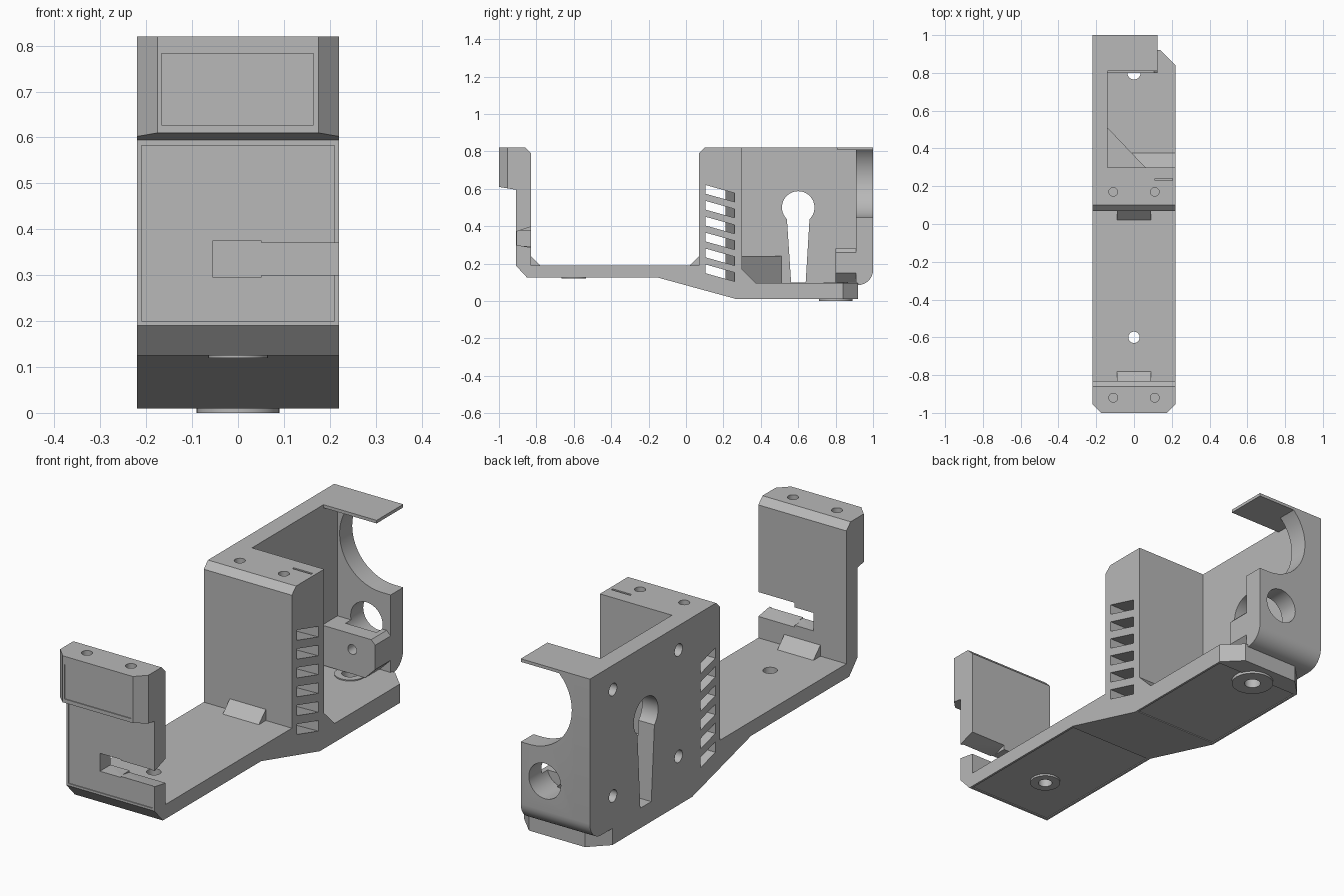
import bpy, bmesh, math
from mathutils import Vector

cube = bpy.data.objects.get("Cube")
if cube:
    bpy.data.objects.remove(cube, do_unlink=True)

grey = bpy.data.materials.new("light grey plastic")
grey.use_nodes = True
COLOUR = (0.48, 0.48, 0.48, 1)
grey.diffuse_color = COLOUR
grey.node_tree.nodes["Principled BSDF"].inputs["Base Color"].default_value = COLOUR

W = 0.22      # half width
WALL = -0.14  # inner face of the side wall


def place(axis, u, v, d):
    return {"x": (d, u, v), "y": (u, d, v), "z": (u, v, d)}[axis]


def prism(name, axis, pts, a, b, end_pts=None):
    """Extrude a 2D profile along an axis, optionally lofting to a second profile."""
    bm = bmesh.new()
    lo = [bm.verts.new(place(axis, u, v, a)) for u, v in pts]
    hi = [bm.verts.new(place(axis, u, v, b)) for u, v in (end_pts or pts)]
    bm.faces.new(lo)
    bm.faces.new(hi)
    n = len(pts)
    for i in range(n):
        j = (i + 1) % n
        bm.faces.new((lo[i], lo[j], hi[j], hi[i]))
    bmesh.ops.recalc_face_normals(bm, faces=bm.faces[:])
    mesh = bpy.data.meshes.new(name)
    bm.to_mesh(mesh)
    bm.free()
    mesh.materials.append(grey)
    ob = bpy.data.objects.new(name, mesh)
    bpy.context.scene.collection.objects.link(ob)
    return ob


def arc(u, v, r, start=0, end=360, steps=32):
    count = steps if end - start == 360 else steps + 1
    angles = [math.radians(start + (end - start) * i / steps) for i in range(count)]
    return [(u + r * math.cos(t), v + r * math.sin(t)) for t in angles]


def rect(u0, u1, v0, v1):
    return [(u0, v0), (u1, v0), (u1, v1), (u0, v1)]


def cut(ob, axis, pts, a, b, end_pts=None):
    cutter = prism("cutter", axis, pts, a, b, end_pts)
    cutter.hide_render = True
    mod = ob.modifiers.new("cut", "BOOLEAN")
    mod.operation = "DIFFERENCE"
    mod.solver = "EXACT"
    mod.object = cutter
    bpy.context.view_layer.objects.active = ob
    bpy.ops.object.modifier_apply(modifier=mod.name)
    bpy.data.objects.remove(cutter, do_unlink=True)


# Main bracket: front plate with head, deck, post and rear floor in one profile
body = prism("bracket_body", "x", [
    (-0.85, 0.125), (-0.15, 0.125), (0.27, 0.01), (0.92, 0.01), (0.92, 0.095),
    (0.375, 0.095), (0.30, 0.17), (0.30, 0.82), (0.10, 0.82), (0.07, 0.79),
    (0.07, 0.19), (-0.83, 0.19), (-0.83, 0.79), (-0.86, 0.82), (-1, 0.82),
    (-1, 0.61), (-0.91, 0.595), (-0.91, 0.19)], -W, W)

for s in (-1, 1):
    # Chamfered head and floor corners
    cut(body, "z", [(s * 0.175, -1), (s * 0.24, -0.933), (s * 0.24, -1.1), (s * 0.175, -1.1)], 0, 1)
    cut(body, "z", [(s * 0.13, 0.93), (s * 0.24, 0.82), (s * 0.24, 1), (s * 0.13, 1)], -0.1, 0.2)
    # Screw holes in the head and post tops
    for y in (-0.92, 0.17):
        cut(body, "z", arc(s * 0.11, y, 0.023, steps=20), 0.72, 0.9)

# Shallow inset panels on the front and underside
cut(body, "y", rect(-0.167, 0.165, 0.627, 0.783), -1.05, -0.996)
cut(body, "y", rect(-0.21, 0.21, 0.20, 0.583), -0.95, -0.906)
cut(body, "z", rect(-0.21, 0.21, -0.84, -0.16), 0.05, 0.129)
cut(body, "z", rect(-0.21, 0.21, 0.28, 0.83), -0.05, 0.014)

# Side-opening slot through the front plate
cut(body, "x", [(-0.95, 0.30), (-0.91, 0.30), (-0.82, 0.285), (-0.82, 0.40), (-0.91, 0.37), (-0.95, 0.37)], 0.04, 0.3)
cut(body, "y", rect(-0.055, 0.05, 0.295, 0.376), -1, -0.8)

# Sloping cooling vents, narrowing towards the wall side
for i in range(6):
    z = 0.62 - i * 0.085

    def vent(y0, y1):
        drop = (y1 - y0) * 0.28
        return [(y0, z), (y1, z - drop), (y1, z - drop - 0.047), (y0, z - 0.047)]
    cut(body, "x", vent(0.105, 0.26), W + 0.01, -W - 0.01, vent(0.105, 0.21))

# Thin slit in the post top, screw holes through the deck and floor
cut(body, "z", rect(0.11, 0.205, 0.23, 0.24), 0.74, 0.9)
cut(body, "z", arc(0, -0.60, 0.03), 0, 0.5)
cut(body, "z", arc(0, 0.80, 0.035), -0.1, 0.3)

# Raised washers around the screw holes
for name, y, r, hole, z0, z1 in (
        ("floor_lower_washer", 0.80, 0.09, 0.035, 0.0, 0.016),
        ("floor_upper_washer", 0.80, 0.065, 0.035, 0.09, 0.10),
        ("deck_lower_washer", -0.60, 0.065, 0.03, 0.12, 0.131)):
    washer = prism(name, "z", arc(0, y, r), z0, z1)
    cut(washer, "z", arc(0, y, hole), -0.2, 0.5)

# Side wall with rounded lower rear corner
outline = [(0.28, 0.82), (0.28, 0.085)] + arc(0.92, 0.165, 0.08, -90, 0, 8) + [(1, 0.82)]
wall = prism("side_wall", "x", outline, -W, WALL)
# Remove the overlap with the post so that vents stay open
cut(wall, "y", rect(-0.3, 0, 0, 1), 0.2, 0.30)
# Keyhole opening
cut(wall, "x", arc(0.60, 0.50, 0.087, -46, 226, 28) + [(0.562, 0.10), (0.64, 0.10)], -0.3, 0)
# Blind screw holes in the outer face
for y in (0.367, 0.835):
    for z in (0.23, 0.71):
        cut(wall, "x", arc(y, z, 0.028, steps=20), -0.3, -0.16)

# Rear panel with a large round cut-out and a bore
rear = prism("rear_panel", "x",
             [(0.91, 0.82), (0.91, 0.085)] + outline[2:], WALL, 0.125)
cut(rear, "y", arc(0.08, 0.655, 0.21, steps=48), 0.8, 1.1)
cut(rear, "y", rect(0.08, 0.3, 0.445, 0.9), 0.8, 1.1)
cut(rear, "y", arc(0.005, 0.30, 0.08), 0.8, 1.1)

# Thin flap above the rear panel
prism("top_flap", "z", rect(WALL, 0.125, 0.81, 1), 0.806, 0.82)

# Bearing block in front of the rear panel
block = prism("bearing_block", "y", [
    (WALL, 0.28), (0.105, 0.28), (0.125, 0.26), (0.125, 0.15), (0.075, 0.10), (WALL, 0.10)], 0.80, 0.91)
cut(block, "y", arc(0.01, 0.21, 0.022, steps=20), 0.7, 0.88)
cut(block, "y", arc(0.005, 0.30, 0.08), 0.87, 1)

# Corner gusset between post and wall
prism("corner_gusset", "z", [(WALL, 0.30), (0.06, 0.30), (WALL, 0.51)], 0.09, 0.24)

# Retaining wedges at both ends of the deck
for name, y, d in (("front_wedge", -0.83, 0.05), ("rear_wedge", 0.07, -0.05)):
    prism(name, "x", [(y, 0.19), (y + d, 0.19), (y, 0.24)], -0.09, 0.09)

# Smooth the round surfaces, keep edges sharp
for ob in bpy.context.scene.collection.objects:
    if ob.type == "MESH" and grey.name in ob.data.materials:
        ob.select_set(True)
        bpy.context.view_layer.objects.active = ob
bpy.ops.object.shade_smooth_by_angle(angle=math.radians(30))
